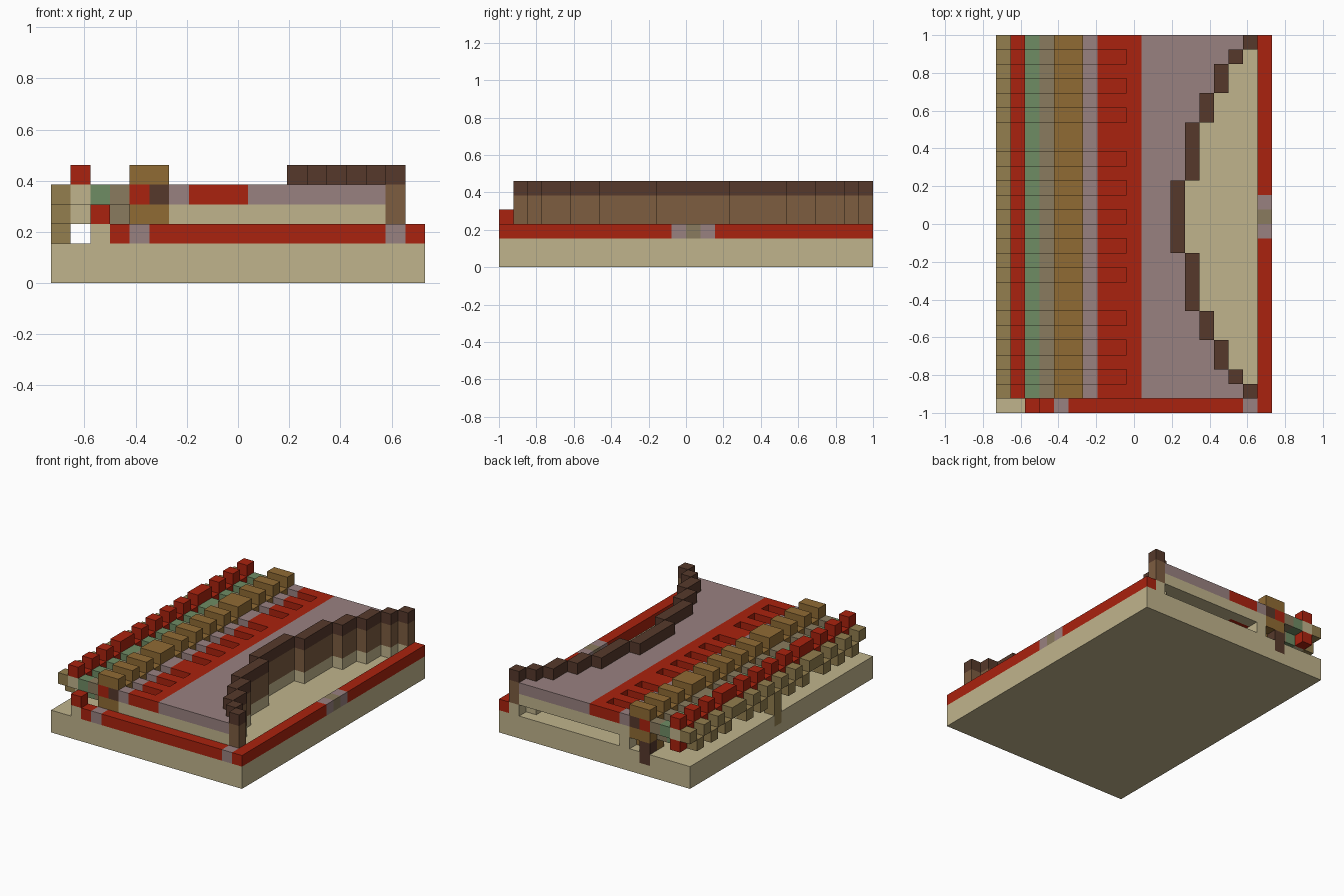
import bpy
import bmesh
import math
from mathutils import Vector

cube = bpy.data.objects.get("Cube")
if cube:
    bpy.data.objects.remove(cube)

U = 2 / 26            # size of one block
NX, NY = 19, 26       # footprint in blocks


def material(name, hex_colour):
    def linear(c):
        c /= 255
        return c / 12.92 if c <= 0.04045 else ((c + 0.055) / 1.055) ** 2.4
    rgba = [linear(v) for v in bytes.fromhex(hex_colour)] + [1]
    m = bpy.data.materials.new(name)
    m.use_nodes = True
    m.diffuse_color = rgba
    bsdf = next(n for n in m.node_tree.nodes if n.type == 'BSDF_PRINCIPLED')
    bsdf.inputs["Base Color"].default_value = rgba
    bsdf.inputs["Roughness"].default_value = 0.9
    return m


tan = material("sand", "c0b48c")
red = material("brick_red", "aa220e")
mauve = material("mauve", "998180")
dark = material("dark_brown", "56392b")
brown = material("wood_brown", "7d5d40")
gold = material("ochre", "906b34")
olive = material("olive_brown", "937e4e")
green = material("sage_green", "6f8c64")
grey = material("grey_brown", "8a7b5e")

cells = {}


def fill(part, mat, x, y, z):
    """Fill blocks; each range is one index or an inclusive pair."""
    span = lambda r: range(r[0], r[1] + 1) if isinstance(r, tuple) else (r,)
    for i in span(x):
        for j in span(y):
            for k in span(z):
                cells[i, j, k] = (part, mat)


# Base slab
fill("base", tan, (0, 18), (0, 25), (0, 1))

# Low border along the front and the left side
fill("border", red, (3, 18), 0, 2)
fill("border", red, 18, (0, 25), 2)
fill("border_corner_foot", tan, 2, 0, 2)
fill("border_corner", red, 2, 0, 3)
for i in (4, 17):
    fill("border_inlay", mauve, i, 0, 2)
fill("border_inlay", mauve, 18, (12, 14), 2)
fill("border_centre", grey, 18, 13, 2)

# Stepped curved wall, symmetric about row 13: distance from centre -> column
LOW_ROWS = {13 + s * d for d in (0, 2, 4, 7, 9, 11) for s in (-1, 1)}


def wall_column(j):
    return 12 + sum(abs(j - 13) > limit for limit in (2, 6, 8, 10, 11))


for j in range(1, 26):
    w = wall_column(j)
    low = j in LOW_ROWS
    drop = 1 if low else 0

    fill("wall_foot", tan, w, j, 2)
    fill("wall_body", brown, w, j, (3, 4))
    fill("wall_cap", dark, w, j, 5)

    # Deck over a hollow
    fill("deck_support", tan, 6, j, 2)
    fill("deck_slab", tan, (9 if low else 6, w - 1), j, 3)
    fill("deck_top", mauve, (10, w - 1), j, 4)
    fill("deck_band", red, 9, j, 4)

    # Key row: alternate rows sit one block lower
    k = 4 - drop
    fill("key_tongue", red, (7, 8), j, k)
    fill("key_joint", mauve, 6, j, k)
    fill("key_block_top", gold, (4, 5), j, k + 1)
    fill("key_block_pin", red, 4, j, k)
    fill("key_block_core", dark, 5, j, k)
    fill("key_block_bottom", gold, (4, 5), j, k - 1)
    fill("key_link", grey, 3, j, k)
    fill("key_collar", green, 2, j, k)
    fill("key_neck", tan, 1, j, k)
    fill("key_stud", red, 1, j, k + 1)
    fill("key_tip", olive, 0, j, k)

# Closing wall at the front of the hollow, small posts and rear stud
fill("hollow_front", tan, (7, 16), 1, 2)
fill("rear_stud", red, 1, 25, 3)
fill("rear_post", dark, 4, 25, (1, 2))
fill("side_post", olive, 0, 13, (1, 2))

# Turn the blocks into one clean mesh per part, keeping only outer faces
parts = {}
for cell, (part, mat) in cells.items():
    parts.setdefault((part, mat.name), []).append(cell)

for (part, mat_name), block_list in parts.items():
    bm = bmesh.new()
    for cell in block_list:
        for axis in range(3):
            for side in (0, 1):
                step = list(cell)
                step[axis] += 2 * side - 1
                if tuple(step) in cells:
                    continue
                a, b = (axis + 1) % 3, (axis + 2) % 3
                loop = [(0, 0), (1, 0), (1, 1), (0, 1)]
                verts = []
                for da, db in (loop if side else loop[::-1]):
                    p = Vector(cell)
                    p[axis] += side
                    p[a] += da
                    p[b] += db
                    p -= Vector((NX / 2, NY / 2, 0))
                    verts.append(bm.verts.new(p * U))
                bm.faces.new(verts)
    bmesh.ops.remove_doubles(bm, verts=bm.verts, dist=U / 100)
    bmesh.ops.dissolve_limit(bm, angle_limit=math.radians(1),
                             verts=bm.verts, edges=bm.edges)
    mesh = bpy.data.meshes.new(part)
    bm.to_mesh(mesh)
    bm.free()
    mesh.materials.append(bpy.data.materials[mat_name])
    bpy.context.collection.objects.link(bpy.data.objects.new(part, mesh))
